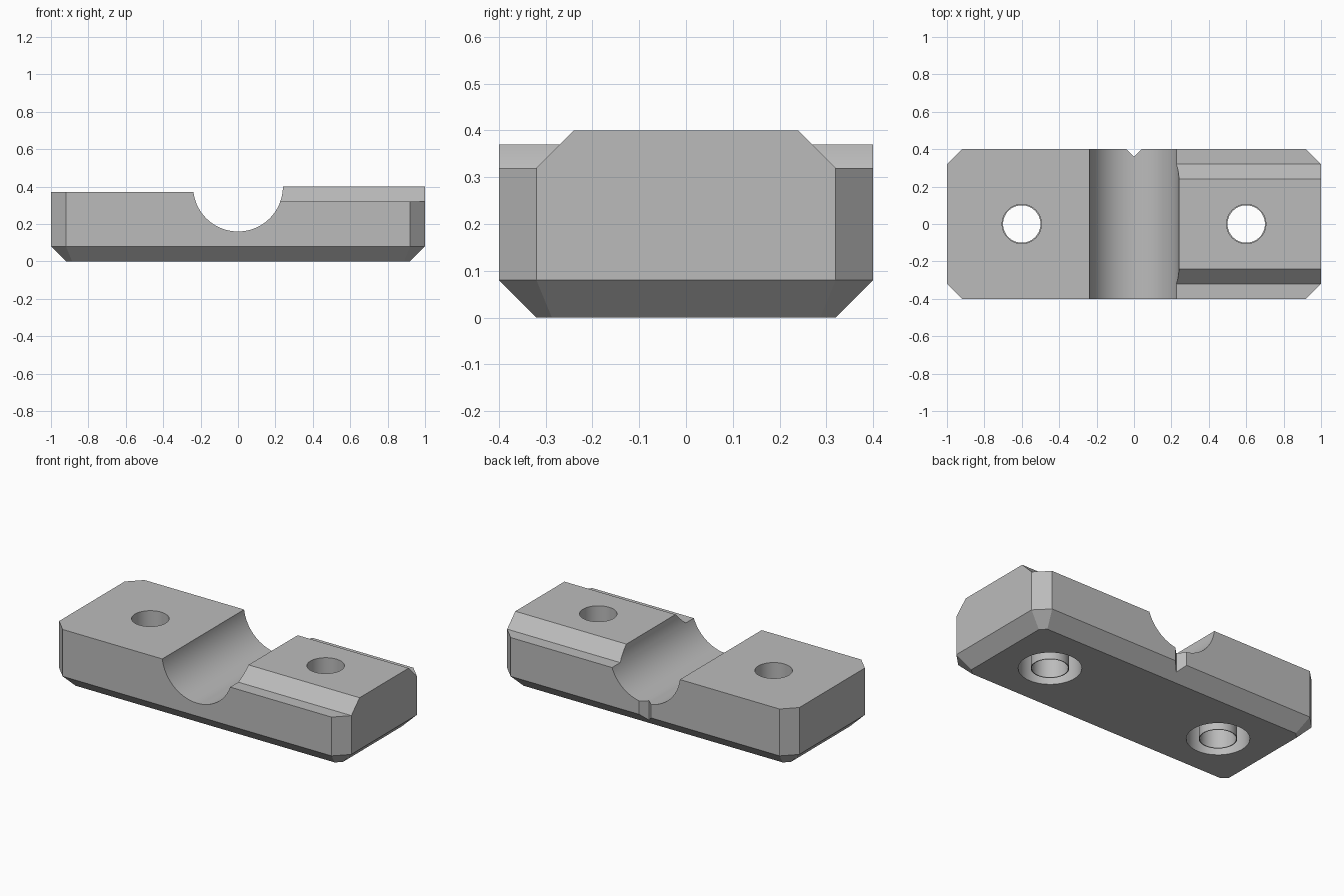
import bpy, bmesh, math
from mathutils import Vector

if "Cube" in bpy.data.objects:
    bpy.data.objects.remove(bpy.data.objects["Cube"], do_unlink=True)

grey = bpy.data.materials.new("plain grey")
grey.use_nodes = True
grey.diffuse_color = (0.5, 0.5, 0.5, 1)
grey.node_tree.nodes["Principled BSDF"].inputs["Base Color"].default_value = (0.5, 0.5, 0.5, 1)

# Map a flat profile (u, v) plus a distance along an axis to 3D
PLACE = {
    "x": lambda u, v, d: Vector((d, u, v)),
    "y": lambda u, v, d: Vector((u, d, v)),
    "z": lambda u, v, d: Vector((u, v, d)),
}


def finish(name, bm):
    bmesh.ops.recalc_face_normals(bm, faces=bm.faces[:])
    mesh = bpy.data.meshes.new(name)
    bm.to_mesh(mesh)
    bm.free()
    mesh.materials.append(grey)
    obj = bpy.data.objects.new(name, mesh)
    bpy.context.collection.objects.link(obj)
    return obj


def loft(name, axis, sections, closed=False):
    """Skin a list of (profile, distance); closed joins last to first."""
    bm = bmesh.new()
    rings = [[bm.verts.new(PLACE[axis](u, v, d)) for u, v in pts] for pts, d in sections]
    pairs = list(zip(rings, rings[1:]))
    if closed:
        pairs.append((rings[-1], rings[0]))
    else:
        bm.faces.new(rings[0])
        bm.faces.new(rings[-1])
    for a, b in pairs:
        for i in range(len(a)):
            j = (i + 1) % len(a)
            bm.faces.new((a[i], a[j], b[j], b[i]))
    return finish(name, bm)


def prism(name, axis, pts, start, end):
    return loft(name, axis, [(pts, start), (pts, end)])


def circle(r, cx=0, cy=0, n=64):
    return [(cx + r * math.cos(2 * math.pi * i / n), cy + r * math.sin(2 * math.pi * i / n))
            for i in range(n)]


def octagon(hx, hy, c):
    quarter = [(hx, hy - c), (hx - c, hy)]
    return (quarter + [(-x, y) for x, y in reversed(quarter)]
            + [(-x, -y) for x, y in quarter] + [(x, -y) for x, y in reversed(quarter)])


def smooth(obj):
    bpy.ops.object.select_all(action="DESELECT")
    obj.select_set(True)
    bpy.context.view_layer.objects.active = obj
    bpy.ops.object.shade_smooth_by_angle(angle=math.radians(20))


# Clamp body: chamfered block with an even bevel round the bottom
BEVEL = 0.08
small = BEVEL * (2 - math.sqrt(2))
outline = octagon(1, 0.4, BEVEL)
foot = octagon(1 - BEVEL, 0.4 - BEVEL, BEVEL - small)
body = loft("clamp_body", "z", [(foot, 0), (outline, BEVEL), (outline, 0.4)])

# Cutters: lower half, edge ledges, cable groove, rear notch, screw holes
cutters = [
    prism("low_half_cutter", "x", [(-0.6, 0.37), (0.6, 0.37), (0.6, 0.6), (-0.6, 0.6)], -1.2, 0),
    prism("groove_cutter", "y", circle(0.24, 0, 0.4, 96), -0.6, 0.6),
    prism("notch_cutter", "z", [(0, 0.36), (0.1, 0.46), (-0.1, 0.46)], -0.1, 0.3),
]
for s in (-1, 1):
    ledge = [(s * 0.19, 0.45), (s * 0.32, 0.32), (s * 0.6, 0.32), (s * 0.6, 0.45)]
    cutters.append(prism("ledge_cutter", "x", ledge, 0, 1.2))
    wide, narrow = circle(0.174, s * 0.6), circle(0.105, s * 0.6)
    cutters.append(loft("screw_hole_cutter", "z",
                        [(wide, -0.1), (wide, 0.2), (narrow, 0.2), (narrow, 0.6)]))

bpy.context.view_layer.objects.active = body
for cutter in cutters:
    cutter.hide_render = True
    cut = body.modifiers.new("cut", "BOOLEAN")
    cut.operation = "DIFFERENCE"
    cut.solver = "EXACT"
    cut.object = cutter
    bpy.ops.object.modifier_apply(modifier=cut.name)
    bpy.data.objects.remove(cutter, do_unlink=True)
smooth(body)

# Thin sleeves standing inside the screw head recesses
for s, side in ((-1, "right"), (1, "left")):
    outer, inner = circle(0.105, s * 0.6), circle(0.1, s * 0.6)
    smooth(loft(side + "_screw_sleeve", "z",
                [(outer, 0), (outer, 0.2), (inner, 0.2), (inner, 0)], closed=True))
